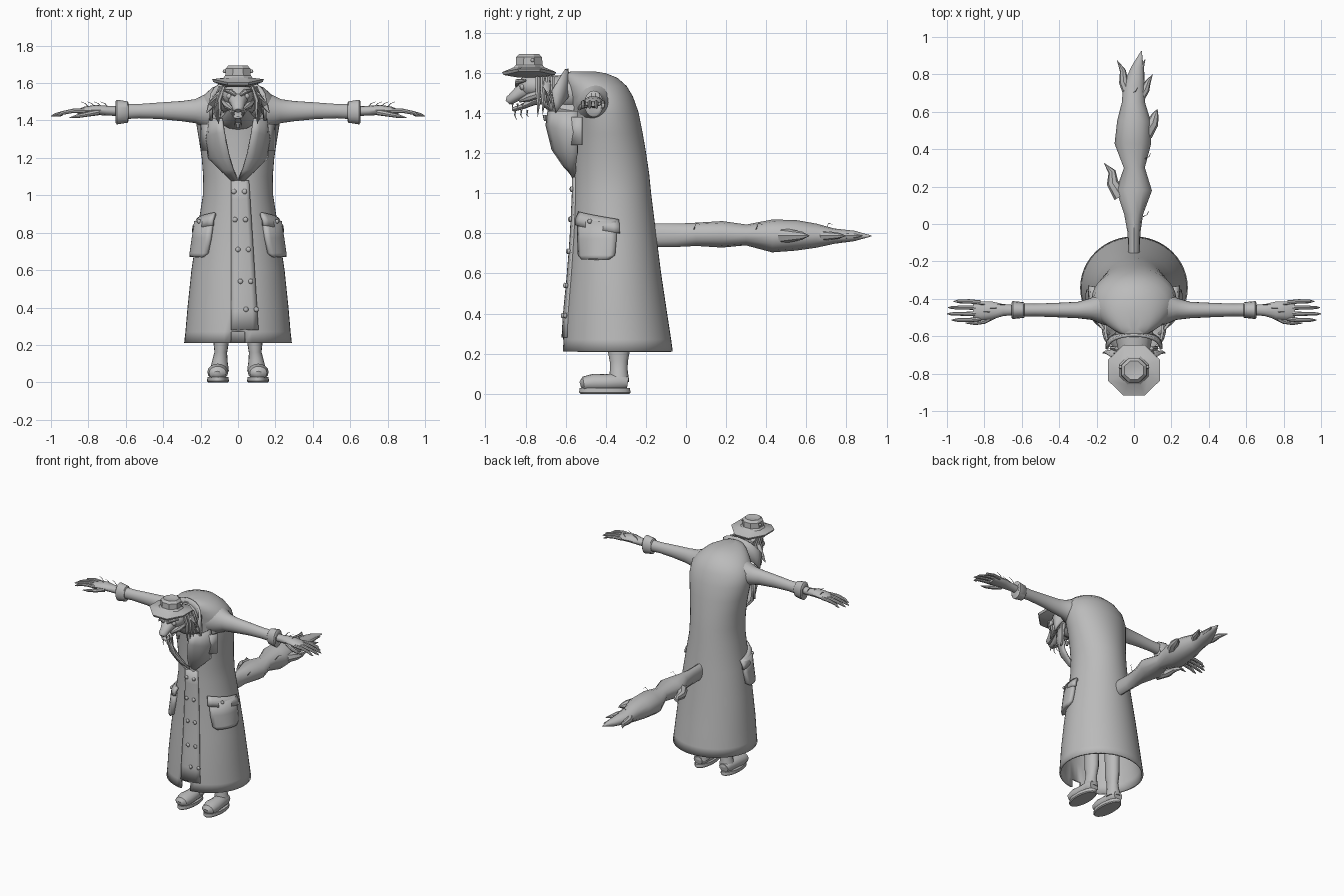
import bpy, bmesh, math
from mathutils import Vector as V

grey = bpy.data.materials.new("grey")
grey.diffuse_color = (0.5, 0.5, 0.5, 1)


def finish(name, bm, angle=40, thick=0):
    bmesh.ops.recalc_face_normals(bm, faces=bm.faces)
    me = bpy.data.meshes.new(name)
    bm.to_mesh(me)
    bm.free()
    ob = bpy.data.objects.new(name, me)
    bpy.context.collection.objects.link(ob)
    me.materials.append(grey)
    if thick:
        mod = ob.modifiers.new("thickness", 'SOLIDIFY')
        mod.thickness, mod.offset = thick, 0
    bpy.ops.object.select_all(action='DESELECT')
    ob.select_set(True)
    bpy.context.view_layer.objects.active = ob
    bpy.ops.object.shade_smooth_by_angle(angle=math.radians(angle))
    return ob


def loft(name, rows, closed=True, caps=(True, True), skip=None, **kw):
    """Skin rows of points."""
    bm = bmesh.new()
    vs = [[bm.verts.new(p) for p in r] for r in rows]
    n = len(rows[0])
    for i in range(len(rows) - 1):
        for j in range(n if closed else n - 1):
            if skip and skip(i, j):
                continue
            k = (j + 1) % n
            bm.faces.new((vs[i][j], vs[i][k], vs[i + 1][k], vs[i + 1][j]))
    if closed:
        for end, r in zip(caps, (vs[0], vs[-1])):
            if end:
                bm.faces.new(r)
    return finish(name, bm, **kw)


def tube(name, pts, radii, seg=12, **kw):
    """Tube along points; each radius is a number or a (side, up) pair."""
    pts = [V(p) for p in pts]
    rows = []
    for i, p in enumerate(pts):
        d = (pts[min(i + 1, len(pts) - 1)] - pts[max(i - 1, 0)]).normalized()
        side = d.cross(V((0, 1, 0)) if abs(d.z) > 0.8 else V((0, 0, 1))).normalized()
        up = side.cross(d)
        r = radii[i]
        a, b = r if isinstance(r, tuple) else (r, r)
        rows.append([p + side * a * math.cos(t) + up * b * math.sin(t)
                     for t in (2 * math.pi * k / seg for k in range(seg))])
    return loft(name, rows, **kw)


def ball(name, loc, size, seg=16):
    bm = bmesh.new()
    bmesh.ops.create_uvsphere(bm, u_segments=seg, v_segments=seg // 2, radius=1)
    for v in bm.verts:
        v.co = V(loc) + V([c * s for c, s in zip(v.co, size)])
    return finish(name, bm, angle=60)


# Coat body: height, front, back, half width
COAT = [(.21, -.61, -.072, .282), (.27, -.607, -.08, .275), (.4, -.6, -.1, .264),
        (.6, -.58, -.13, .243), (.8, -.565, -.155, .213), (1.0, -.555, -.18, .182),
        (1.1, -.553, -.19, .18), (1.2, -.553, -.205, .188), (1.3, -.555, -.222, .203),
        (1.4, -.56, -.242, .22), (1.48, -.575, -.27, .215), (1.53, -.59, -.3, .18),
        (1.57, -.6, -.345, .135), (1.592, -.6, -.4, .085), (1.602, -.57, -.46, .03)]


def section(z):
    for a, b in zip(COAT, COAT[1:]):
        if z <= b[0]:
            f = (z - a[0]) / (b[0] - a[0])
            return [p + (q - p) * f for p, q in zip(a, b)]
    return COAT[-1]


def on_coat(t, z, off=0):
    _, yf, yb, hw = section(z)
    return V(((hw + off) * math.sin(t), (yf + yb) / 2 - ((yb - yf) / 2 + off) * math.cos(t), z))


def at_x(x, z, off=0):
    return on_coat(math.asin(x / section(z)[3]), z, off)


N = 48
loft("coat", [[on_coat(2 * math.pi * j / N, r[0]) for j in range(N)] for r in COAT],
     caps=(False, True), skip=lambda i, j: i == 0 and j in (0, N - 1), thick=.012)

# Overlapping front panel and buttons
heights = [.28 + .1 * i for i in range(9)]
loft("front_panel", [[at_x(-.035 + (.09 + .05 * (1.08 - z) / .8) * k / 5, z, .007) for k in range(6)]
                     for z in heights], closed=False, thick=.014)
for z, x in ((1.02, -.02), (.87, -.015), (.71, 0), (.54, .012), (.39, .04)):
    for dx in (0, .052):
        ball("coat_button", at_x(x + dx, z, .018), (.014, .009, .014), 10)

# Pockets with flaps
for s in (1, -1):
    loft("pocket", [[on_coat(s * (a + (b - a) * k / 8), z, .012 + .01 * math.sin(math.pi * k / 8))
                     for k in range(9)]
                    for z, a, b in ((.67, .85, 1.45), (.69, .73, 1.58), (.77, .68, 1.62), (.86, .66, 1.62))],
         closed=False, thick=.03)
    loft("pocket_flap", [[on_coat(s * (.62 + 1.08 * k / 8), z - .04 * k / 8, .026 - o) for k in range(9)]
                         for z, o in ((.84, 0), (.87, 0), (.905, .015))], closed=False, thick=.018)
    ball("pocket_button", on_coat(s * 1.05, .86, .036), (.012, .012, .012), 10)

    # Lapels folding forward from the chest
    outer = [(.15, -.54, 1.41), (.168, -.54, 1.3), (.155, -.54, 1.2), (.09, -.55, 1.14), (.01, -.55, 1.08)]
    inner = [(.085, -.685, 1.41), (.075, -.695, 1.34), (.05, -.665, 1.22), (.025, -.61, 1.14), (0, -.555, 1.08)]
    rows = []
    for o, i in zip(outer, inner):
        row = []
        for k in range(6):
            p = V(o).lerp(V(i), k / 5) + V((.025, -.01, 0)) * math.sin(math.pi * k / 5)
            row.append((s * p.x, p.y, p.z))
        rows.append(row)
    loft("lapel", rows, closed=False, thick=.014)
    loft("lapel_tab", [[(s * x, y, z) for x, y in ((.13, -.59), (.165, -.56), (.195, -.52))]
                       for z in (1.24, 1.38)], closed=False, thick=.014)
    ball("lapel_button", (s * .13, -.625, 1.34), (.012, .012, .012), 10)

    # Sleeves, cuffs and hands
    def side(pts):
        return [(s * x, y, z) for x, y, z in pts]

    tube("sleeve", side([(.12, -.45, 1.45), (.18, -.45, 1.45), (.23, -.455, 1.45), (.3, -.46, 1.45),
                         (.42, -.46, 1.452), (.53, -.46, 1.45), (.62, -.46, 1.448)]),
         [(.1, .11), (.085, .088), (.058, .064), (.044, .054), (.038, .044), (.034, .038), (.036, .042)], 20)
    tube("cuff", side([(.585, -.46, 1.445), (.59, -.46, 1.445), (.648, -.46, 1.445), (.655, -.46, 1.445)]),
         [(.037, .048), (.042, .057), (.048, .066), (.04, .056)], 16)
    tube("palm", side([(.63, -.46, 1.45), (.7, -.46, 1.452), (.76, -.462, 1.457), (.82, -.464, 1.452),
                       (.86, -.464, 1.445)]),
         [(.026, .026), (.032, .026), (.048, .027), (.05, .022), (.04, .012)], 12)
    for k in range(4):
        y, tip = -.42 - .029 * k, (.965, .995, 1.0, .975)[k]
        m = y + (y + .463) * .15
        tube("finger", side([(.82, y, 1.452), (.88, m, 1.452), (.94, m, 1.44), (tip - .02, m, 1.43),
                             (tip, m, 1.422)]), [.012, .0115, .01, .008, .002], 8)
    tube("thumb", side([(.75, -.49, 1.445), (.8, -.52, 1.435), (.85, -.53, 1.425), (.9, -.53, 1.415)]),
         [.018, .014, .011, .002], 8)
    for k in range(4):
        x, y = .69 + .035 * k, -.43 - .02 * (k % 3)
        tube("wrist_hair", side([(x, y, 1.465), (x + .02, y, 1.49), (x + .045, y, 1.5)]),
             [.003, .002, .0008], 4)

    # Legs and boots
    tube("leg", side([(.1, -.335, .06), (.096, -.335, .12), (.092, -.335, .16), (.09, -.335, .22),
                      (.09, -.335, .5)]),
         [(.052, .052), (.04, .044), (.034, .045), (.042, .056), (.046, .06)], 16)
    tube("boot", side([(.105, -.29, .055), (.105, -.32, .06), (.106, -.4, .055), (.108, -.46, .055),
                       (.109, -.51, .05), (.109, -.527, .045)]),
         [(.035, .03), (.048, .045), (.05, .043), (.056, .045), (.046, .036), (.02, .015)], 16)
    tube("boot_sole", side([(.107, -.405, 0), (.107, -.405, .006), (.107, -.405, .028)]),
         [(.052, .122), (.058, .128), (.057, .126)], 20)

    # Facial features
    ball("eye", (s * .044, -.815, 1.53), (.018, .014, .017))
    tube("brow", side([(.012, -.845, 1.535), (.04, -.84, 1.556), (.075, -.8, 1.562)]), [.008, .014, .006], 8)
    tube("cheek", side([(.03, -.83, 1.46), (.055, -.78, 1.48), (.07, -.72, 1.5)]), [.008, .022, .02], 8)
    ball("nostril", (s * .014, -.883, 1.462), (.009, .008, .008), 8)
    for k in range(3):
        y = -.865 + .025 * k
        tube("tooth", side([(.022 + .004 * k, y, 1.448), (.022 + .004 * k, y, 1.424)]), [.006, .001], 6)
    tube("ear", side([(.07, -.7, 1.56), (.11, -.69, 1.535), (.145, -.685, 1.48), (.168, -.69, 1.44)]),
         [(.02, .018), (.026, .014), (.018, .01), .002], 8)
    for k in range(4):
        x, y = .085 + .006 * k, -.74 + .025 * k
        tube("hair_lock", side([(x - .01, y, 1.58), (x + .015, y, 1.51), (x + .012, y + .005, 1.45),
                                (x + .02, y, 1.38 + .012 * k)]), [.011, .013, .01, .001], 6)
    for k in range(3):
        y = -.85 + .03 * k
        tube("chin_hair", side([(.012, y, 1.415), (.016, y - .004, 1.39), (.022, y + .006, 1.365 + .008 * k)]),
             [.004, .003, .0008], 4)
    ball("hat_button", (s * .072, -.765, 1.663), (.01, .01, .01), 8)

# Head
tube("neck", [(0, -.5, 1.5), (0, -.6, 1.5), (0, -.7, 1.51)], [(.11, .09), (.1, .09), (.08, .075)], 16)
tube("throat", [(0, -.56, 1.41), (0, -.62, 1.42), (0, -.7, 1.46)], [(.1, .06), (.085, .05), (.05, .03)], 12)
ball("skull", (0, -.745, 1.535), (.085, .095, .065), 20)
tube("snout", [(0, -.76, 1.53), (0, -.81, 1.512), (0, -.85, 1.485), (0, -.88, 1.462), (0, -.889, 1.452)],
     [(.062, .055), (.052, .045), (.036, .03), (.03, .023), (.016, .014)], 14)
tube("lower_jaw", [(0, -.7, 1.475), (0, -.76, 1.458), (0, -.82, 1.43), (0, -.86, 1.418), (0, -.867, 1.416)],
     [(.06, .03), (.05, .02), (.034, .013), (.024, .011), (.012, .006)], 12)
ball("nose", (0, -.882, 1.474), (.021, .014, .014), 12)

# Standing collar
loft("collar", [[(.145 * math.sin(t * math.pi / 2), -.575 - .075 * t * t - f * .02,
                  1.5 - .1 * t * t + f * (.12 - .01 * t * t)) for t in (k / 6 - 1 for k in range(13))]
                for f in (0, .5, 1)], closed=False, thick=.016)
tube("clasp", [(0, -.7, 1.36), (0, -.7, 1.39)], [.008, .015], 8)

# Eight-sided hat
hat = []
for r, z in ((.07, 1.578), (.143, 1.598), (.15, 1.612), (.085, 1.628), (.074, 1.64), (.072, 1.678),
             (.055, 1.694), (.025, 1.688)):
    hat.append([(r * math.cos(a), -.782 + r * .97 * math.sin(a), z + (r > .1) * .012 * math.cos(2 * a))
                for a in (math.pi / 8 + k * math.pi / 4 for k in range(8))])
loft("hat", hat, angle=30)

# Bushy tail with tufts
tube("tail", [(0, -.2, .79), (0, -.05, .79), (-.002, .05, .795), (0, .18, .795), (.002, .3, .792),
              (-.006, .43, .787), (0, .55, .79), (-.003, .65, .788), (0, .74, .786), (.02, .84, .787),
              (.04, .925, .787)],
     [(.03, .06), (.034, .058), (.05, .058), (.096, .066), (.056, .052), (.098, .082), (.09, .076),
      (.062, .06), (.058, .038), (.032, .026), .002], 12)
for pts, w in (([(-.07, .15), (-.115, .22), (-.118, .28), (-.16, .325)], .04),
               ([(.06, .48), (.1, .54), (.112, .58), (.125, .615)], .04),
               ([(-.02, .68), (-.055, .76), (-.06, .82), (-.09, .875)], .032),
               ([(.02, .66), (.06, .72), (.075, .76), (.1, .8)], .03),
               ([(.01, .72), (.035, .78), (.04, .84), (.06, .88)], .028)):
    tube("tail_tuft", [(x, y, .788) for x, y in pts], [w, (w * .8, w * .7), (w * .5, w * .5), .001], 8)
for x, y in ((.05, .04), (.06, .35), (-.01, .7)):
    tube("tail_hair", [(x, y, .82), (x + .02, y + .01, .85), (x + .03, y + .03, .845)], [.003, .002, .001], 4)
